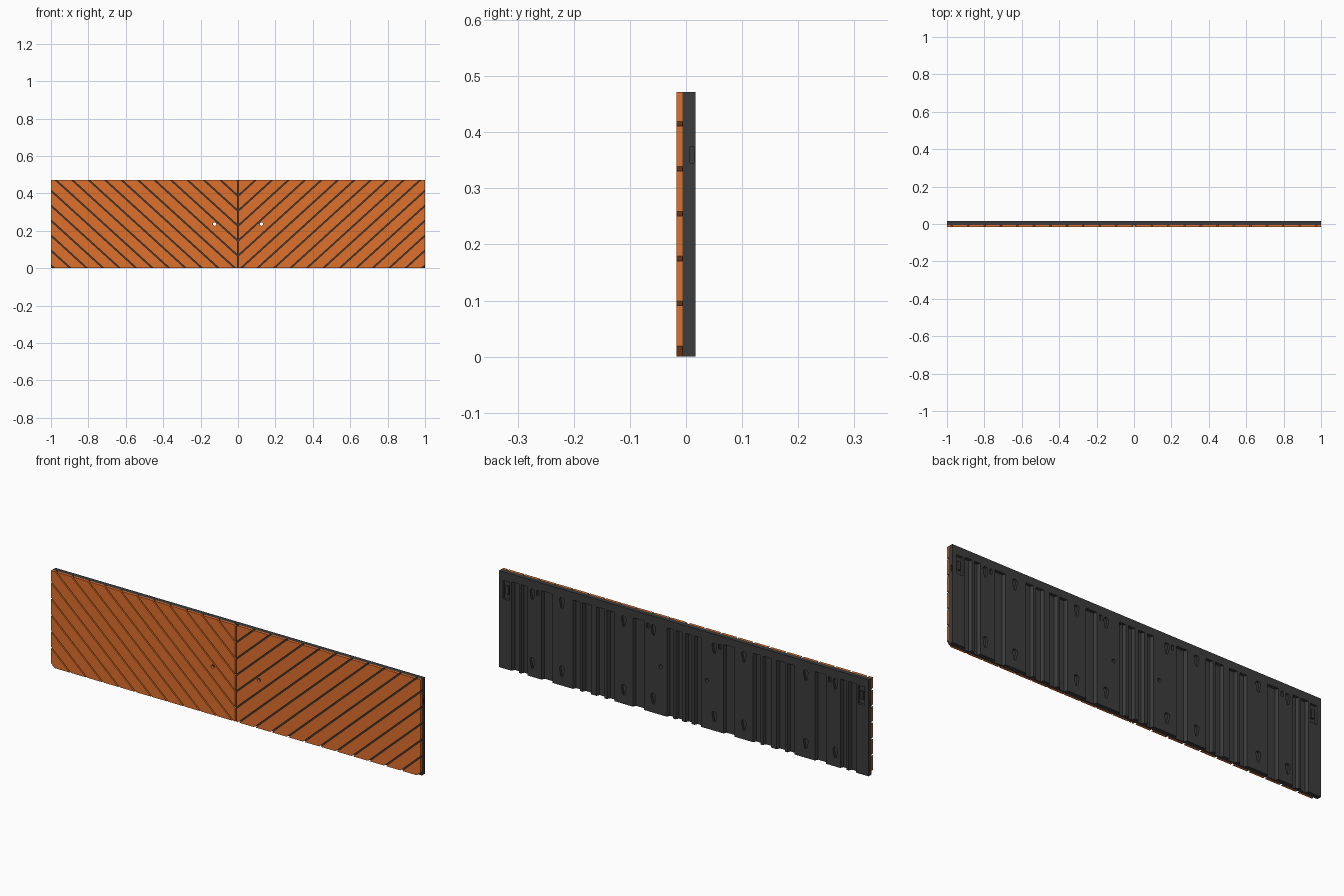
import bpy, bmesh, math
from mathutils import Vector, Matrix

if "Cube" in bpy.data.objects:
    bpy.data.objects.remove(bpy.data.objects["Cube"])

H = 0.472
Y0, YM, Y1 = -0.0172, -0.006, 0.0172   # front, joint, back


def material(name, col):
    m = bpy.data.materials.new(name)
    m.diffuse_color = (*col, 1)
    m.use_nodes = True
    m.node_tree.nodes["Principled BSDF"].inputs["Base Color"].default_value = m.diffuse_color
    return m


def box(bm, x0, x1, y0, y1, z0, z1):
    mat = Matrix.Translation(((x0 + x1) / 2, (y0 + y1) / 2, (z0 + z1) / 2)) @ \
        Matrix.Diagonal((x1 - x0, y1 - y0, z1 - z0, 1))
    return bmesh.ops.create_cube(bm, size=1, matrix=mat)['verts']


def prism(bm, pts, offset):
    """Closed solid from a planar outline swept along offset."""
    f = bm.faces.new([bm.verts.new(p) for p in pts])
    r = bmesh.ops.extrude_face_region(bm, geom=[f], use_keep_orig=True)
    vs = [v for v in r['geom'] if isinstance(v, bmesh.types.BMVert)]
    bmesh.ops.translate(bm, verts=vs, vec=offset)


def finish(bm, name, mat=None):
    bmesh.ops.recalc_face_normals(bm, faces=bm.faces[:])
    me = bpy.data.meshes.new(name)
    bm.to_mesh(me)
    bm.free()
    ob = bpy.data.objects.new(name, me)
    bpy.context.collection.objects.link(ob)
    if mat:
        me.materials.append(mat)
    return ob


def cut(ob, cutter):
    cutter.hide_render = True
    m = ob.modifiers.new("cut", 'BOOLEAN')
    m.operation, m.solver, m.object = 'DIFFERENCE', 'EXACT', cutter
    bpy.context.view_layer.objects.active = ob
    bpy.ops.object.modifier_apply(modifier=m.name)
    bpy.data.objects.remove(cutter)


def screw_holes(bm):
    for s in (-1, 1):
        bmesh.ops.create_cone(bm, cap_ends=True, segments=16, radius1=0.009, radius2=0.009, depth=0.1,
                              matrix=Matrix.Translation((s * 0.125, 0, 0.236)) @ Matrix.Rotation(math.pi / 2, 4, 'X'))


orange = material("orange_paint", (0.74, 0.16, 0.025))
dark = material("dark_plastic", (0.045, 0.045, 0.045))

# Front cladding: diagonal slats in a V pattern, separated by narrow gaps
SLOPE, STEP, GAP = 0.909, 0.08, 0.006
length = math.hypot(SLOPE, 1)
slats = bmesh.new()
for s in (-1, 1):
    n = Vector((-s * SLOPE, 0, 1)) / length
    for k in range(-1, 17):
        part = bmesh.new()
        box(part, *sorted((s * GAP / 2, s)), Y0, YM, 0, H)
        for level, side in ((0.095 + STEP * k, -1), (0.095 + STEP * (k + 1), 1)):
            if not part.faces:
                break
            r = bmesh.ops.bisect_plane(part, geom=part.verts[:] + part.edges[:] + part.faces[:],
                                       plane_co=Vector((s, 0, level)) - n * side * GAP / 2,
                                       plane_no=n * side, clear_outer=True)
            edges = [e for e in r['geom_cut'] if isinstance(e, bmesh.types.BMEdge)]
            if edges:
                bmesh.ops.contextual_create(part, geom=edges)
        me = bpy.data.meshes.new("slat")
        part.to_mesh(me)
        part.free()
        slats.from_mesh(me)
        bpy.data.meshes.remove(me)
cladding = finish(slats, "diagonal_cladding", orange)
holes = bmesh.new()
screw_holes(holes)
cut(cladding, finish(holes, "hole_cutter"))

# Ribbed back board
bm = bmesh.new()
box(bm, -1, 1, YM, Y1, 0, H)
board = finish(bm, "ribbed_back_board", dark)

cb = bmesh.new()
screw_holes(cb)
# Vertical grooves, open at the bottom: centre, width
GROOVES = ((0.912, 0.04), (0.864, 0.035), (0.74, 0.06), (0.58, 0.04), (0.525, 0.045),
           (0.45, 0.045), (0.395, 0.04), (0.245, 0.06), (0.075, 0.035), (0.026, 0.035))
for s in (-1, 1):
    for c, w in GROOVES:
        depth = 0.015
        x, a, b, e = s * c, w / 2, w / 2 - 0.007, 0.001
        prism(cb, [(x - a, Y1 + e, -0.01), (x + a, Y1 + e, -0.01),
                   (x + b, Y1 - depth, -0.01), (x - b, Y1 - depth, -0.01)], (0, 0, 0.445))
    # Keyhole hanging slots
    for c in (0.82, 0.66, 0.325, 0.165):
        for z in (0.07, 0.405):
            pts = []
            for i in range(9):
                t = math.pi * i / 8
                pts.append((s * c + 0.013 * math.cos(t), Y1 - 0.012, z + 0.012 + 0.013 * math.sin(t)))
            pts += [(s * c - 0.005, Y1 - 0.012, z - 0.027), (s * c + 0.005, Y1 - 0.012, z - 0.027)]
            prism(cb, pts, (0, 0.02, 0))
    # Small locating sockets beside the slots
    for c in (0.79, 0.195):
        box(cb, s * c - 0.006, s * c + 0.006, Y1 - 0.01, Y1 + 0.01, 0.405, 0.43)
    # End latch pocket with side opening
    box(cb, *sorted((s * 0.942, s * 0.978)), Y1 - 0.012, Y1 + 0.01, 0.34, 0.43)
    box(cb, *sorted((s * 0.99, s * 1.01)), 0.007, 0.0145, 0.345, 0.375)
cut(board, finish(cb, "back_cutter"))

# Latch tongues inside the end pockets
bm = bmesh.new()
for s in (-1, 1):
    box(bm, *sorted((s * 0.952, s * 0.968)), Y1 - 0.013, Y1 - 0.003, 0.365, 0.405)
finish(bm, "latch_tongues", dark)
